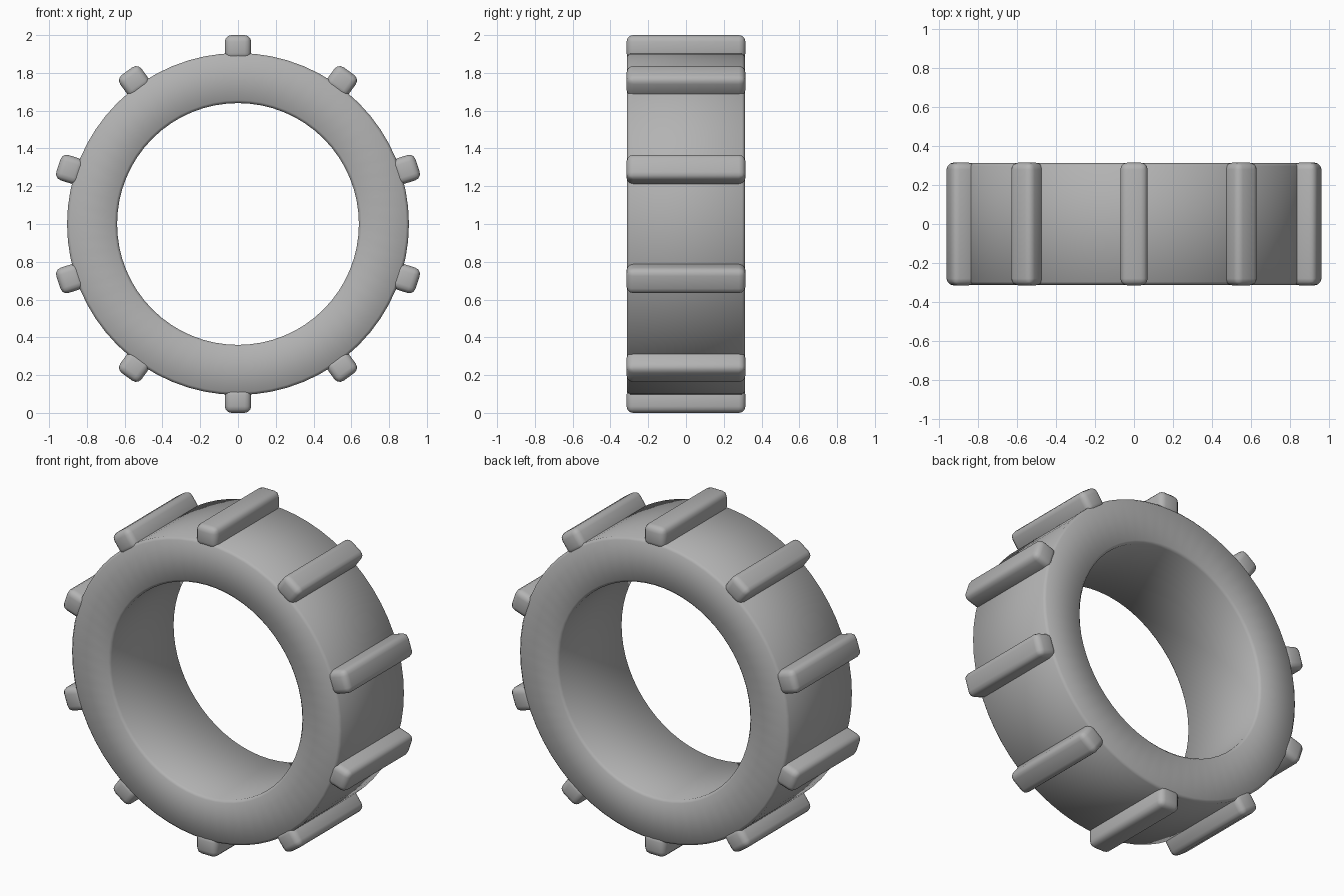
import bpy, bmesh, math
from mathutils import Matrix, Vector

cube = bpy.data.objects.get("Cube")
if cube:
    bpy.data.objects.remove(cube, do_unlink=True)

grey = bpy.data.materials.new("plain grey")
grey.use_nodes = True
colour = (0.45, 0.45, 0.45, 1)
grey.diffuse_color = colour
grey.node_tree.nodes["Principled BSDF"].inputs["Base Color"].default_value = colour

CENTRE = Vector((0, 0, 1))
SEGMENTS = 64
STUDS = 10


def add_object(name, bm):
    bmesh.ops.recalc_face_normals(bm, faces=bm.faces)
    for face in bm.faces:
        face.smooth = True
    mesh = bpy.data.meshes.new(name)
    bm.to_mesh(mesh)
    bm.free()
    mesh.materials.append(grey)
    obj = bpy.data.objects.new(name, mesh)
    bpy.context.collection.objects.link(obj)
    return obj


# Ring: a chamfered rectangular section turned about the y axis
inner, outer, half, chamfer = 0.64, 0.905, 0.312, 0.015
front = [(inner, -half + chamfer), (inner + chamfer, -half),
         (outer - chamfer, -half), (outer, -half + chamfer)]
section = front + [(r, -y) for r, y in reversed(front)]
bm = bmesh.new()
loops = []
for i in range(SEGMENTS):
    a = math.tau * i / SEGMENTS
    loops.append([bm.verts.new((r * math.sin(a), y, 1 + r * math.cos(a)))
                  for r, y in section])
for i, loop in enumerate(loops):
    following = loops[(i + 1) % SEGMENTS]
    for j in range(len(section)):
        k = (j + 1) % len(section)
        bm.faces.new((loop[j], loop[k], following[k], following[j]))
add_object("ring", bm)

# Rounded grip bars spaced evenly round the rim
for i in range(STUDS):
    bm = bmesh.new()
    bmesh.ops.create_cube(bm, size=1)
    bmesh.ops.scale(bm, vec=(0.14, 0.63, 0.13), verts=bm.verts)
    bmesh.ops.bevel(bm, geom=bm.edges[:], offset=0.035, segments=3,
                    profile=0.5, affect='EDGES')
    bmesh.ops.translate(bm, vec=(0, 0, 0.935), verts=bm.verts)
    turn = Matrix.Rotation(math.tau * i / STUDS, 4, 'Y')
    bm.transform(Matrix.Translation(CENTRE) @ turn)
    add_object(f"grip_bar_{i + 1}", bm)
